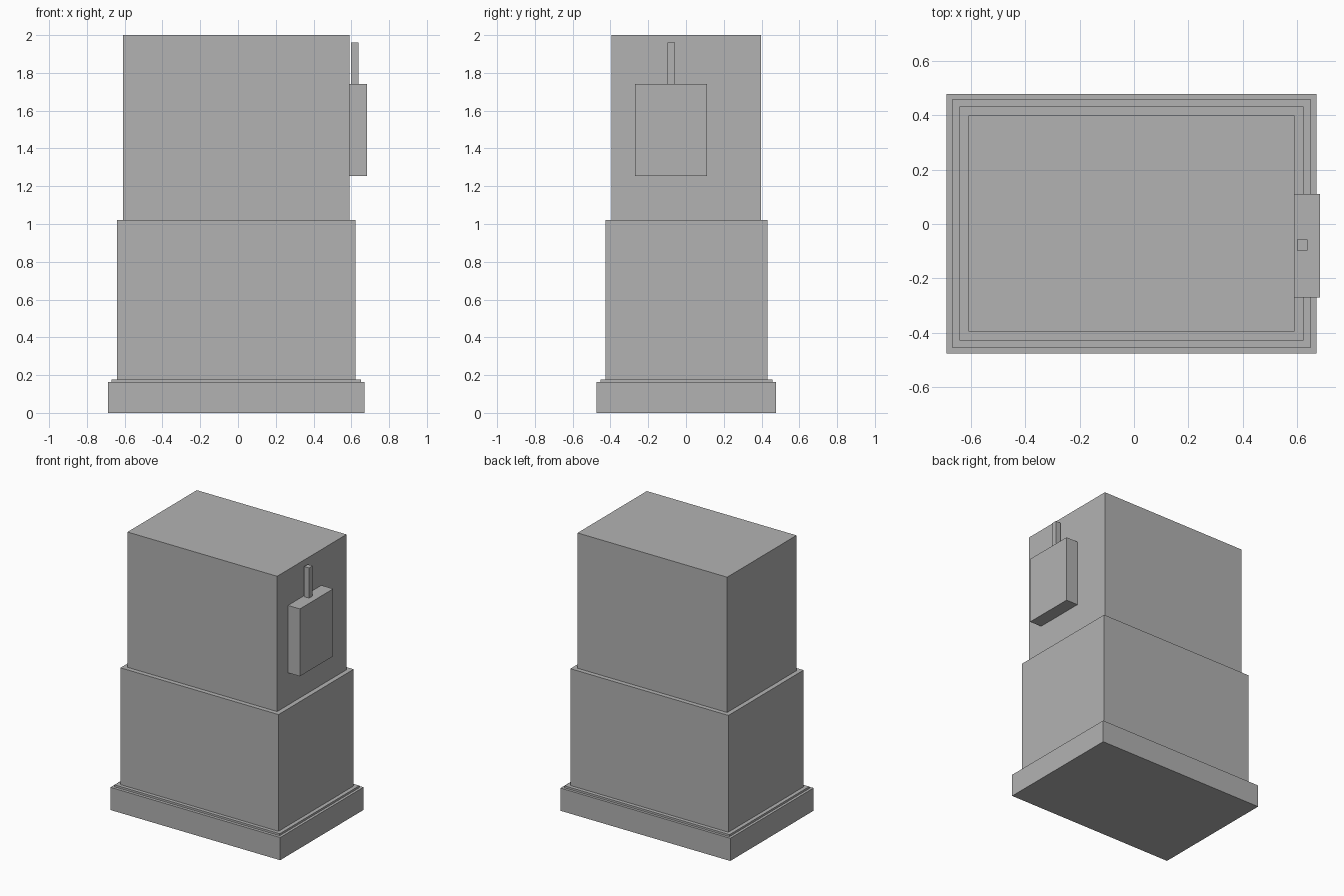
import bpy

if "Cube" in bpy.data.objects:
    bpy.data.objects.remove(bpy.data.objects["Cube"])

grey = bpy.data.materials.new("plain_grey")
grey.diffuse_color = (0.448, 0.448, 0.448, 1)
grey.use_nodes = True
grey.node_tree.nodes["Principled BSDF"].inputs["Base Color"].default_value = grey.diffuse_color


def box(name, x, y, z):
    """Axis-aligned box from (min, max) ranges."""
    lo, hi = zip(x, y, z)
    centre = [(a + b) / 2 for a, b in zip(lo, hi)]
    bpy.ops.mesh.primitive_cube_add(size=1, location=centre)
    ob = bpy.context.object
    ob.name = name
    ob.scale = [b - a for a, b in zip(lo, hi)]
    bpy.ops.object.transform_apply(location=False, rotation=False, scale=True)
    ob.data.materials.append(grey)


# Stepped body, from the ground up
box("base_plinth", (-0.688, 0.670, ), (-0.475, 0.477), (0, 0.164))
box("plinth_ledge", (-0.669, 0.651), (-0.453, 0.458), (0.164, 0.178))
box("lower_body", (-0.641, 0.623), (-0.427, 0.431), (0.178, 1.022))
box("upper_body", (-0.608, 0.589), (-0.394, 0.398), (1.022, 2.0))

# Side-mounted box with its conduit
box("side_box", (0.589, 0.684), (-0.27, 0.111), (1.255, 1.742))
box("conduit", (0.598, 0.637), (-0.098, -0.057), (1.742, 1.96))
